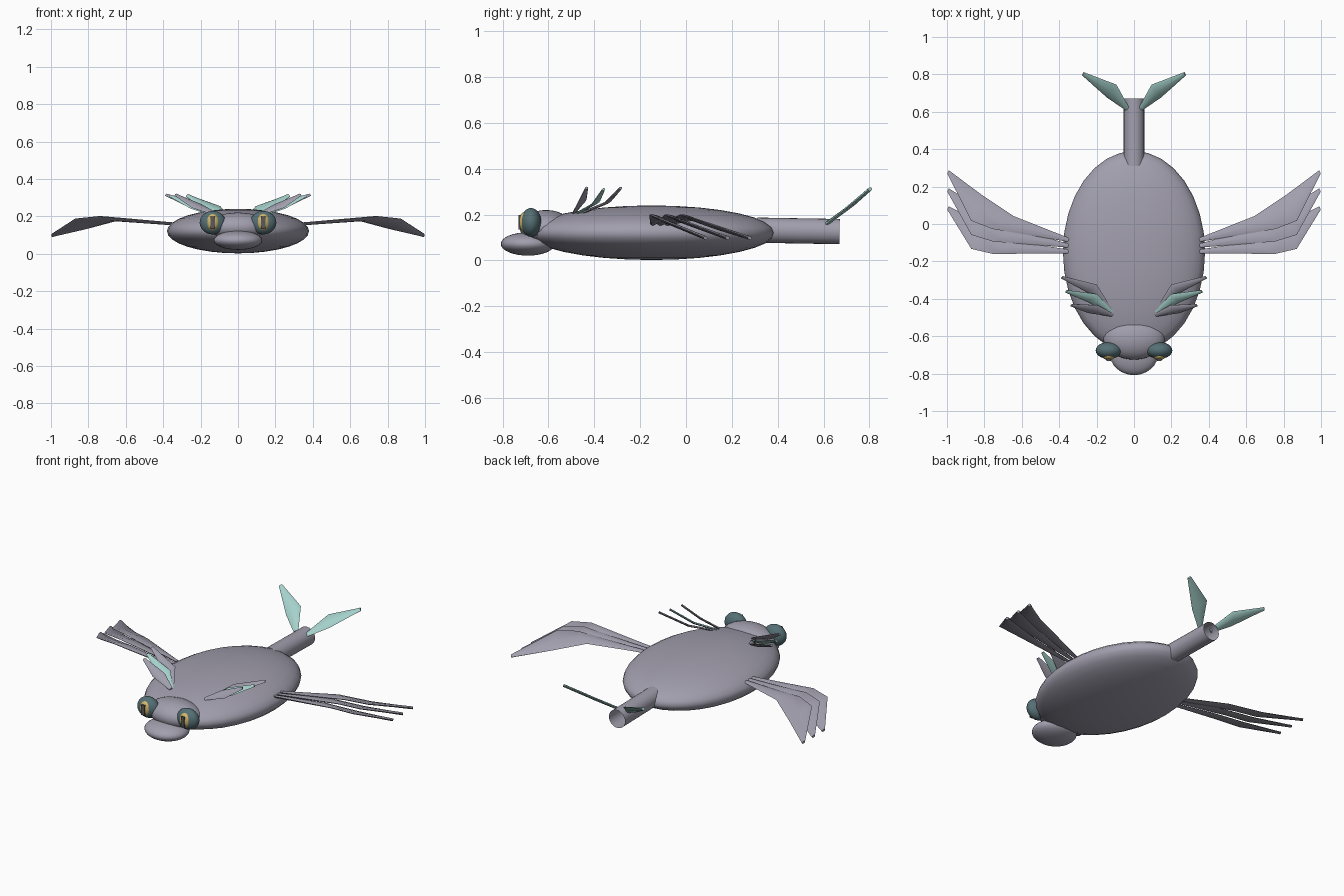
import bpy, bmesh, math
from mathutils import Vector, Matrix

if "Cube" in bpy.data.objects:
    bpy.data.objects.remove(bpy.data.objects["Cube"])


def material(name, rgb):
    m = bpy.data.materials.new(name)
    m.diffuse_color = (*rgb, 1)
    m.use_nodes = True
    m.node_tree.nodes["Principled BSDF"].inputs["Base Color"].default_value = m.diffuse_color
    return m


GREY = material("lilac_grey", (0.36, 0.345, 0.42))
AQUA = material("pale_aqua", (0.38, 0.64, 0.60))
TEAL = material("dark_teal", (0.09, 0.16, 0.175))
YELLOW = material("amber", (0.64, 0.47, 0.15))
DARK = material("dark_slate", (0.10, 0.10, 0.11))


def finish(bm, name, mat, smooth=True):
    bmesh.ops.recalc_face_normals(bm, faces=bm.faces)
    mesh = bpy.data.meshes.new(name)
    for f in bm.faces:
        f.smooth = smooth
    bm.to_mesh(mesh)
    bm.free()
    mesh.materials.append(mat)
    ob = bpy.data.objects.new(name, mesh)
    bpy.context.collection.objects.link(ob)
    return ob


def ellipsoid(name, centre, radii, mat, seg=32, rings=16):
    bm = bmesh.new()
    bmesh.ops.create_uvsphere(bm, u_segments=seg, v_segments=rings, radius=1)
    bmesh.ops.transform(bm, verts=bm.verts,
                        matrix=Matrix.Translation(centre) @ Matrix.Diagonal((*radii, 1)))
    return finish(bm, name, mat)


def blade(name, sections, thick, mat, side, sides=8):
    """Loft flat oval rings; each section is (centre, half width vector)."""
    bm = bmesh.new()
    pts = [Vector(c) for c, w in sections]
    along = pts[-1] - pts[0]
    rings = []
    for i, (c, w) in enumerate(sections):
        w = Vector(w)
        tangent = pts[min(i + 1, len(pts) - 1)] - pts[max(i - 1, 0)]
        n = w.cross(tangent).normalized() * thick
        ring = []
        for k in range(sides):
            a = 2 * math.pi * k / sides
            p = pts[i] + w * math.cos(a) + n * math.sin(a)
            ring.append(bm.verts.new((p.x * side, p.y, p.z)))
        rings.append(ring)
    for r0, r1 in zip(rings, rings[1:]):
        for k in range(sides):
            j = (k + 1) % sides
            bm.faces.new((r0[k], r0[j], r1[j], r1[k]))
    bm.faces.new(rings[0])
    bm.faces.new(rings[-1])
    ob = finish(bm, name, mat)
    bpy.ops.object.select_all(action='DESELECT')
    ob.select_set(True)
    bpy.context.view_layer.objects.active = ob
    bpy.ops.object.shade_smooth_by_angle(angle=math.radians(50))
    return ob


# Body, head and snout
ellipsoid("body", (0, -0.15, 0.121), (0.38, 0.54, 0.119), GREY)
ellipsoid("head", (0, -0.61, 0.143), (0.165, 0.115, 0.077), GREY)
ellipsoid("snout", (0, -0.69, 0.072), (0.13, 0.118, 0.051), GREY)

# Open tail tube, tilted slightly down
bm = bmesh.new()
bmesh.ops.create_cone(bm, cap_ends=False, segments=24, radius1=0.055, radius2=0.055, depth=0.36)
bmesh.ops.transform(bm, verts=bm.verts,
                    matrix=Matrix.Translation((0, 0.49, 0.129)) @ Matrix.Rotation(math.radians(-91), 4, 'X'))
finish(bm, "tail_stalk", GREY)

for side, label in ((-1, "left"), (1, "right")):
    # Eyes with iris and slit pupil
    x = 0.135 * side
    ellipsoid(label + "_eye", (x, -0.676, 0.166), (0.07, 0.045, 0.063), TEAL, 24, 12)
    ellipsoid(label + "_iris", (x, -0.700, 0.168), (0.036, 0.029, 0.046), YELLOW, 24, 12)
    bm = bmesh.new()
    bmesh.ops.create_cube(bm, size=1)
    bmesh.ops.transform(bm, verts=bm.verts,
                        matrix=Matrix.Translation((x, -0.727, 0.167)) @ Matrix.Diagonal((0.022, 0.009, 0.062, 1)))
    finish(bm, label + "_pupil", DARK, False)

    # Forked tail fin
    blade(label + "_tail_fin", [
        ((0.037, 0.617, 0.163), (-0.010, 0.008, 0.006)),
        ((0.120, 0.711, 0.232), (-0.026, 0.034, 0.022)),
        ((0.272, 0.803, 0.311), (-0.006, 0.008, 0.005))], 0.008, AQUA, side)

    # Three crest fins behind the eyes, the middle one coloured
    crest = [((0.125, -0.460, 0.205), (0.225, -0.345, 0.252), (0.385, -0.285, 0.315), GREY),
             ((0.118, -0.475, 0.205), (0.225, -0.395, 0.250), (0.363, -0.360, 0.310), AQUA),
             ((0.115, -0.487, 0.210), (0.220, -0.455, 0.255), (0.335, -0.434, 0.316), GREY)]
    for i, (root, mid, tip, mat) in enumerate(crest):
        blade(f"{label}_crest_fin_{i + 1}", [
            (root, (-0.006, 0.008, 0.004)),
            (mid, (-0.026, 0.021, 0.010)),
            (tip, (-0.005, 0.006, 0.004))], 0.006, mat, side)

    # Three long drooping side fins, fanned backwards
    for i in range(3):
        t = i / 2
        blade(f"{label}_side_fin_{i + 1}", [
            ((0.35, -0.147 + 0.062 * t, 0.160), (0.003, -0.010, 0.004)),
            ((0.70, -0.125 + 0.133 * t, 0.188), (0.055, -0.035, 0.012)),
            ((0.84, -0.065 + 0.150 * t, 0.160), (0.030, -0.068, 0.028)),
            ((0.994, 0.085 + 0.193 * t, 0.098), (0.004, -0.009, 0.004))], 0.008, GREY, side)
